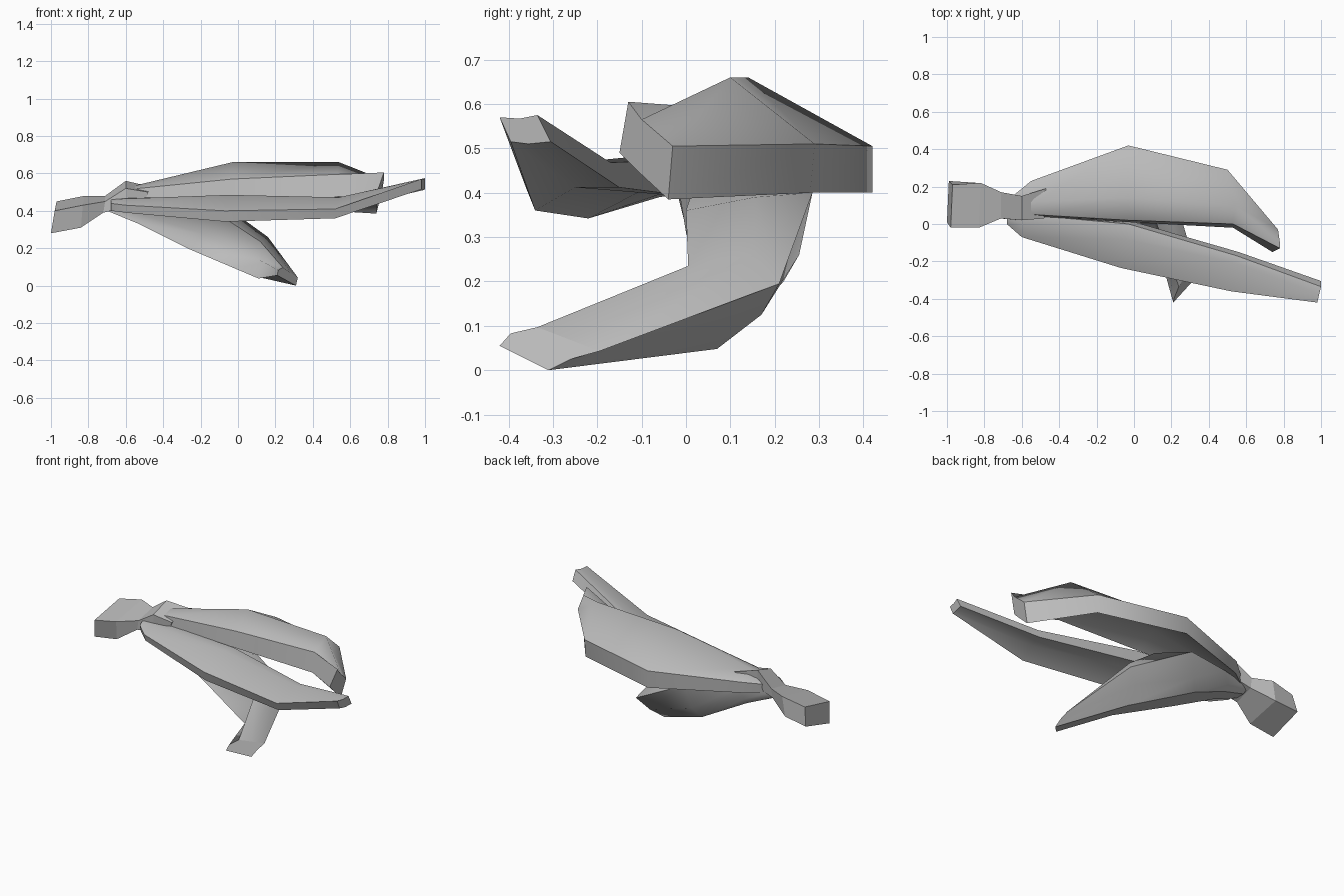
import bpy
import bmesh

cube = bpy.data.objects.get("Cube")
if cube:
    bpy.data.objects.remove(cube, do_unlink=True)


def make_material(name, colour):
    material = bpy.data.materials.new(name)
    material.use_nodes = True
    material.diffuse_color = colour
    shader = material.node_tree.nodes["Principled BSDF"]
    shader.inputs["Base Color"].default_value = colour
    shader.inputs["Roughness"].default_value = 0.8
    return material


plain_grey = make_material("plain_grey", (0.5, 0.5, 0.5, 1))


def loft(name, rails, sharp_rails=(), smooth=True):
    """Skin a closed solid between lengthwise rails listed around its section."""
    bm = bmesh.new()
    rings = [[bm.verts.new(point) for point in ring] for ring in zip(*rails)]
    sides = len(rails)
    for ring, following in zip(rings, rings[1:]):
        for i in range(sides):
            j = (i + 1) % sides
            face = bm.faces.new((ring[i], ring[j], following[j], following[i]))
            face.smooth = smooth
        for i in sharp_rails:
            bm.edges.get((ring[i], following[i])).smooth = False
    for end in (rings[0], rings[-1]):
        cap = bm.faces.new(end)
        for edge in cap.edges:
            edge.smooth = False
    bmesh.ops.recalc_face_normals(bm, faces=bm.faces[:])
    mesh = bpy.data.meshes.new(name)
    bm.to_mesh(mesh)
    bm.free()
    mesh.materials.append(plain_grey)
    part = bpy.data.objects.new(name, mesh)
    bpy.context.collection.objects.link(part)


# Stem: square block, pinched neck and flared collar
stem_front_top = [(-.98, -.02, .40), (-.83, -.02, .43), (-.71, .03, .45), (-.6, .02, .52), (-.48, .03, .5)]
stem_back_top = [(-.97, .21, .45), (-.82, .22, .48), (-.71, .17, .48), (-.6, .15, .56), (-.47, .19, .53)]
stem_back_low = [(-.99, .23, .34), (-.84, .22, .36), (-.71, .16, .42), (-.6, .15, .45), (-.5, .17, .46)]
stem_front_low = [(-1, .01, .28), (-.84, 0, .31), (-.72, .03, .39), (-.6, .02, .42), (-.5, .04, .45)]
loft("stem", [stem_front_top, stem_back_top, stem_back_low, stem_front_low], smooth=False)

# Back peel: wide ridged strip, hollow underneath, with its tip turned forward
back_front_low = [(-.66, .07, .43), (-.53, .04, .46), (-.03, .01, .47), (.53, -.02, .475), (.74, -.15, .49)]
back_front_top = [(-.66, .07, .49), (-.53, .05, .52), (-.03, .02, .57), (.53, 0, .595), (.78, -.13, .605)]
back_ridge = [(-.66, .1, .5), (-.53, .12, .54), (-.03, .14, .66), (.54, .1, .66), (.78, -.1, .565)]
back_outer_top = [(-.66, .14, .48), (-.55, .23, .5), (-.03, .42, .505), (.5, .29, .51), (.77, -.03, .505)]
back_outer_low = [(-.66, .14, .43), (-.55, .22, .43), (-.03, .42, .4), (.5, .28, .4), (.74, -.04, .385)]
back_hollow = [(-.66, .1, .44), (-.53, .12, .47), (-.03, .14, .55), (.53, .1, .55), (.74, -.11, .45)]
corners = (0, 1, 3, 4)
loft("back_peel", [back_front_low, back_front_top, back_ridge,
                   back_outer_top, back_outer_low, back_hollow], corners)

# Front peel: long shallow strip with its tip lifted
front_outer_low = [(-.68, .01, .4), (-.6, -.06, .39), (-.07, -.22, .342), (.52, -.34, .36), (.98, -.395, .515)]
front_outer_top = [(-.68, 0, .44), (-.6, -.07, .43), (-.07, -.235, .4), (.52, -.36, .41), (.98, -.42, .57)]
front_ridge = [(-.68, .03, .46), (-.6, 0, .465), (-.05, -.08, .485), (.54, -.21, .472), (.99, -.375, .567)]
front_inner_top = [(-.68, .05, .46), (-.58, .05, .47), (-.03, 0, .475), (.55, -.17, .468), (1, -.335, .575)]
front_inner_low = [(-.68, .05, .41), (-.58, .06, .42), (-.03, .02, .39), (.56, -.15, .412), (1, -.305, .515)]
front_hollow = [(-.68, .03, .41), (-.6, .01, .42), (-.05, -.09, .41), (.54, -.25, .412), (.99, -.355, .51)]
loft("front_peel", [front_outer_low, front_outer_top, front_ridge,
                    front_inner_top, front_inner_low, front_hollow], corners)

# Lower peel: drops from the neck, then bends sharply to the front
lower_front = [(-.7, .04, .44), (-.5, .02, .42), (-.07, 0, .36), (.12, .005, .235), (.24, -.335, .097)]
lower_crest = [(-.69, .1, .46), (-.48, .11, .45), (-.02, .155, .39), (.16, .155, .26), (.28, -.265, .07)]
lower_back = [(-.69, .14, .44), (-.5, .19, .44), (-.18, .285, .4), (.2, .21, .195), (.32, -.195, .043)]
lower_ridge = [(-.7, .13, .41), (-.53, .18, .37), (-.22, .255, .26), (.13, .17, .125), (.315, -.26, .025)]
lower_keel = [(-.7, .11, .4), (-.53, .15, .335), (-.26, .22, .2), (.1, .07, .048), (.31, -.31, 0)]
lower_base = [(-.7, .05, .4), (-.53, .05, .33), (-.26, .03, .195), (.11, -.06, .038), (.21, -.42, .055)]
lower_hollow = [(-.7, .05, .42), (-.52, .06, .38), (-.18, .09, .275), (.11, .05, .14), (.215, -.395, .083)]
loft("lower_peel", [lower_front, lower_crest, lower_back, lower_ridge,
                    lower_keel, lower_base, lower_hollow], (0, 2, 4, 5))
